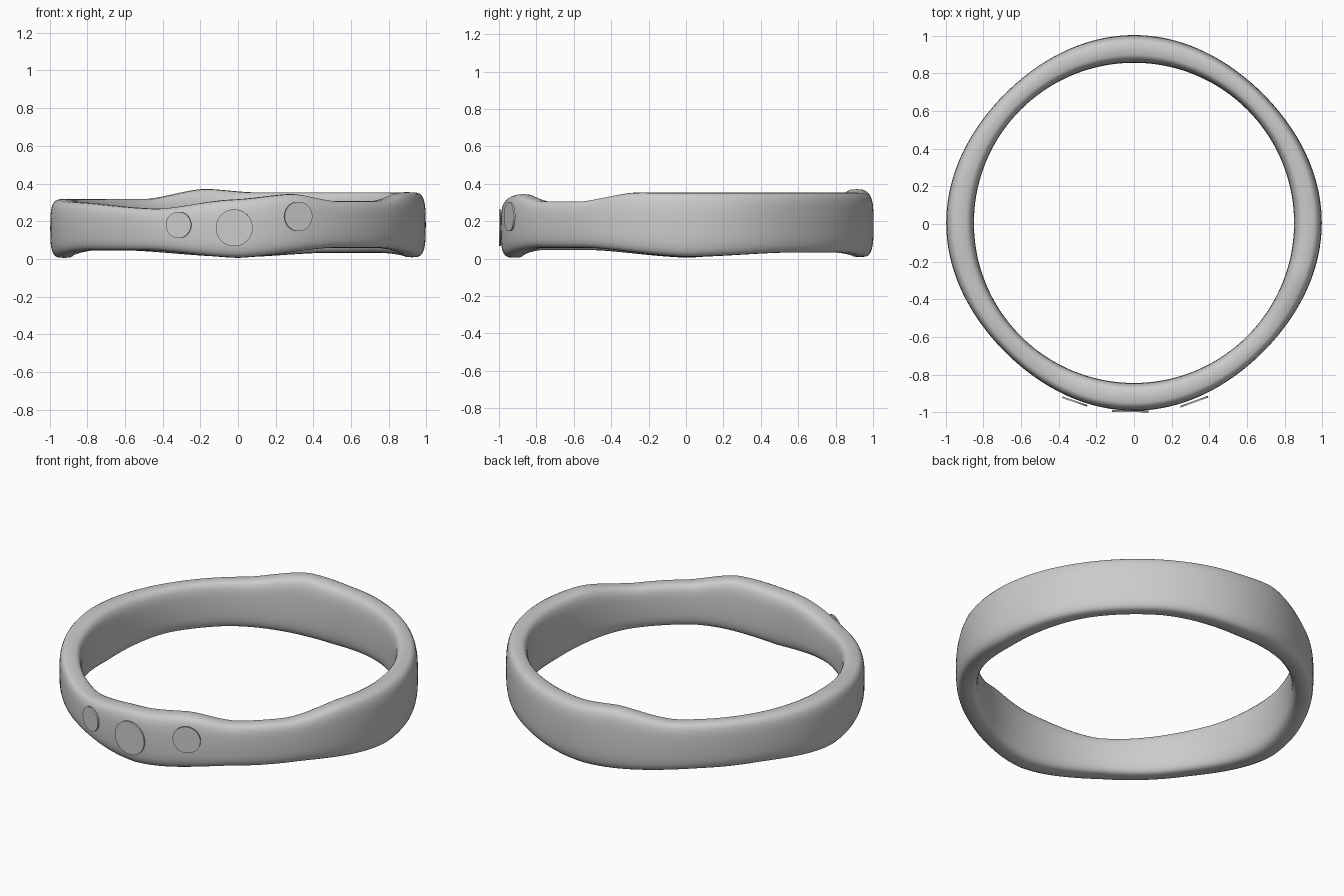
import bpy, bmesh
from math import sin, cos, pi, radians
from mathutils import Matrix, Vector

if "Cube" in bpy.data.objects:
    bpy.data.objects.remove(bpy.data.objects["Cube"])

grey = bpy.data.materials.new("light grey")
grey.use_nodes = True
grey.diffuse_color = (0.6, 0.6, 0.6, 1)
grey.node_tree.nodes["Principled BSDF"].inputs["Base Color"].default_value = (0.6, 0.6, 0.6, 1)

# Rim heights around the band: angle in degrees from +x, height
TOP = [(0, .353), (85, .353), (101, .372), (122, .318), (180, .318), (205, .3),
       (243, .266), (268, .315), (288, .345), (304, .306), (322, .306), (343, .354), (360, .353)]
BOTTOM = [(0, .008), (35, .032), (60, .032), (90, .008), (130, .045), (150, .045),
          (180, .005), (213, .045), (240, .045), (270, .005), (302, .058), (325, .058), (360, .008)]


def height(keys, deg):
    """Smooth curve through the keyed heights."""
    for (a, za), (b, zb) in zip(keys, keys[1:]):
        if a <= deg <= b:
            t = (deg - a) / (b - a)
            s = t * t * (3 - 2 * t)
            return za + (zb - za) * (0.6 * s + 0.4 * t)


def finish(name, bm):
    bmesh.ops.recalc_face_normals(bm, faces=bm.faces)
    mesh = bpy.data.meshes.new(name)
    bm.to_mesh(mesh)
    bm.free()
    mesh.materials.append(grey)
    obj = bpy.data.objects.new(name, mesh)
    bpy.context.collection.objects.link(obj)
    bpy.ops.object.select_all(action='DESELECT')
    obj.select_set(True)
    bpy.context.view_layer.objects.active = obj
    bpy.ops.object.shade_smooth_by_angle(angle=radians(40))
    return obj


def soft(v, power):
    return abs(v) ** power * (1 if v >= 0 else -1)


# Band: rounded section swept around a slightly squared ring
STEPS, SIDES = 144, 28
bm = bmesh.new()
rings = []
for i in range(STEPS):
    a = 2 * pi * i / STEPS
    deg = 360 * i / STEPS
    low, high = height(BOTTOM, deg), height(TOP, deg)
    outer, inner = 0.983 + 0.014 * cos(4 * a), 0.85
    ring = []
    for j in range(SIDES):
        t = 2 * pi * j / SIDES
        u, w = soft(cos(t), 0.55), soft(sin(t), 0.6)
        r = (outer + inner) / 2 + u * (outer - inner) / 2
        z = (low + high) / 2 + w * (high - low) / 2
        ring.append(bm.verts.new((r * cos(a), r * sin(a) + 0.006, z)))
    rings.append(ring)
for i, ring in enumerate(rings):
    following = rings[(i + 1) % STEPS]
    for j in range(SIDES):
        k = (j + 1) % SIDES
        bm.faces.new((ring[j], following[j], following[k], ring[k]))
finish("band", bm)

# Thin round plates on the front
PLATES = [("centre_plate", (-0.02, -0.994, 0.165), 0.098, 269),
          ("right_plate", (-0.315, -0.942, 0.18), 0.07, 251),
          ("left_plate", (0.32, -0.943, 0.225), 0.078, 290)]
for name, place, radius, deg in PLATES:
    bm = bmesh.new()
    facing = Vector((cos(radians(deg)), sin(radians(deg)), 0))
    turn = facing.to_track_quat('Z', 'Y').to_matrix().to_4x4()
    bmesh.ops.create_cone(bm, cap_ends=True, segments=48, radius1=radius, radius2=radius,
                          depth=0.009, matrix=Matrix.Translation(place) @ turn)
    finish(name, bm)
